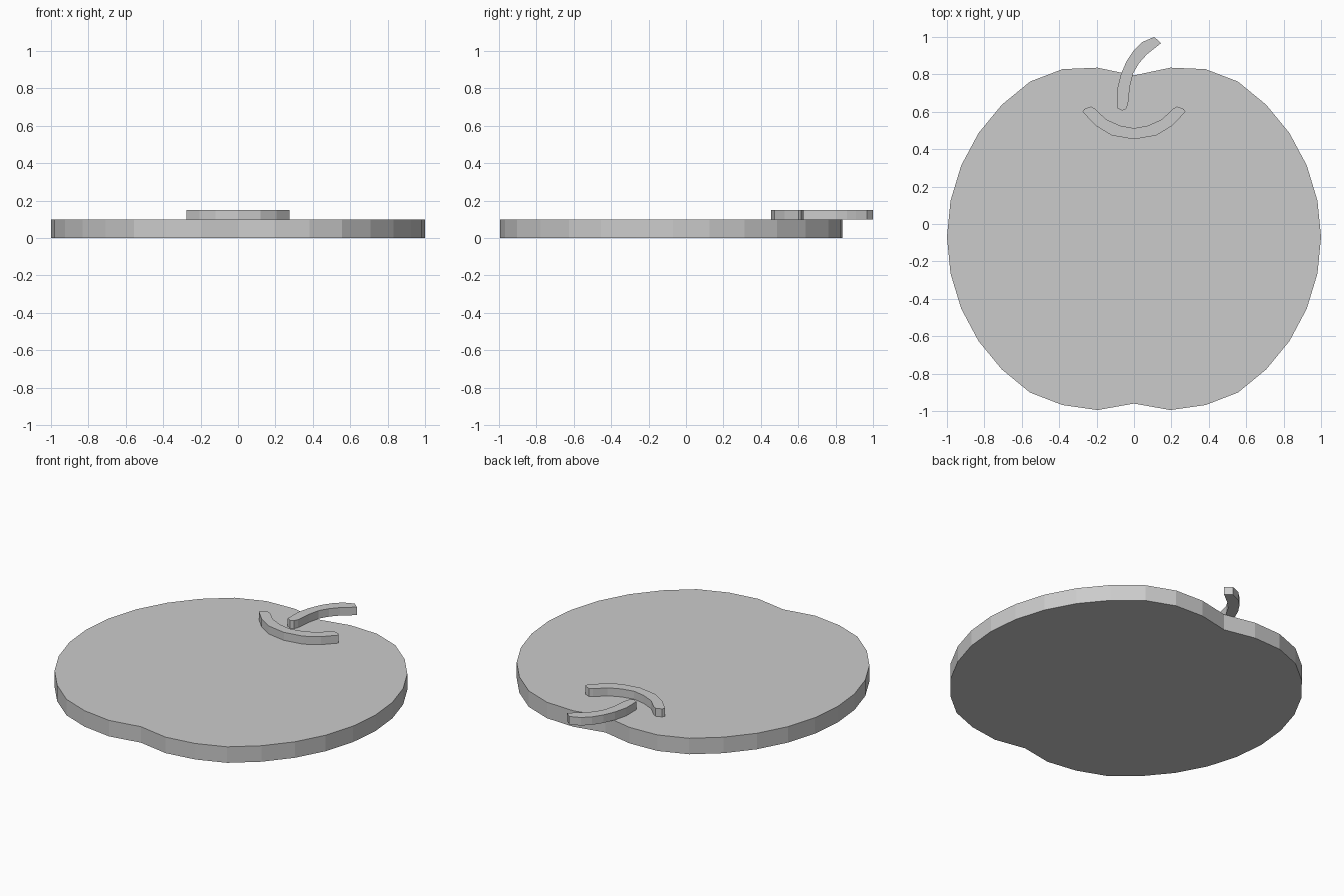
import bpy, bmesh, math

if "Cube" in bpy.data.objects:
    bpy.data.objects.remove(bpy.data.objects["Cube"])


def plate(name, outline, z0, z1):
    """Extrude a closed XY outline from z0 to z1."""
    bm = bmesh.new()
    face = bm.faces.new([bm.verts.new((x, y, z0)) for x, y in outline])
    top = bmesh.ops.extrude_face_region(bm, geom=[face], use_keep_orig=True)["geom"]
    for v in top:
        if isinstance(v, bmesh.types.BMVert):
            v.co.z = z1
    bmesh.ops.recalc_face_normals(bm, faces=bm.faces)
    mesh = bpy.data.meshes.new(name)
    bm.to_mesh(mesh)
    bm.free()
    obj = bpy.data.objects.new(name, mesh)
    bpy.context.collection.objects.link(obj)
    return obj


# Body: 32-sided disc, dented at the top and bottom
CY = -0.07
top_dent = {0: 0.275 / 2 - 0.002, 1: 0.075, 2: 0.026}
bottom_dent = {0: 0.11, 1: 0.056, 2: 0.026}
outline = []
for k in range(32):
    a = math.tau * k / 32
    step = min(k, 32 - k)
    y = math.cos(a) - top_dent.get(step, 0) + bottom_dent.get(16 - step, 0)
    outline.append((math.sin(a), CY + y))
plate("apple_body", outline, 0, 0.1)

# Hollow line: mirrored curved strip under the stem
half = [(0.12, 0.474), (0.205, 0.526), (0.275, 0.60), (0.262, 0.615 + 0.005),
        (0.23, 0.628), (0.21, 0.617), (0.15, 0.56), (0.075, 0.526)]
half[3] = (0.265, 0.615)
strip = [(0, 0.453)] + half + [(0, 0.512)] + [(-x, y) for x, y in reversed(half)]
plate("hollow_line", strip, 0.1, 0.15)

# Stem: curved strip overhanging the top edge
stem = [(-0.09, 0.62), (-0.09, 0.72), (-0.07, 0.80), (-0.04, 0.87), (0.0, 0.93),
        (0.045, 0.973), (0.108, 1.0), (0.145, 0.967), (0.07, 0.908), (0.027, 0.86),
        (-0.005, 0.805), (-0.022, 0.735), (-0.032, 0.64), (-0.042, 0.615), (-0.064, 0.606)]
plate("stem", stem, 0.1, 0.15)
